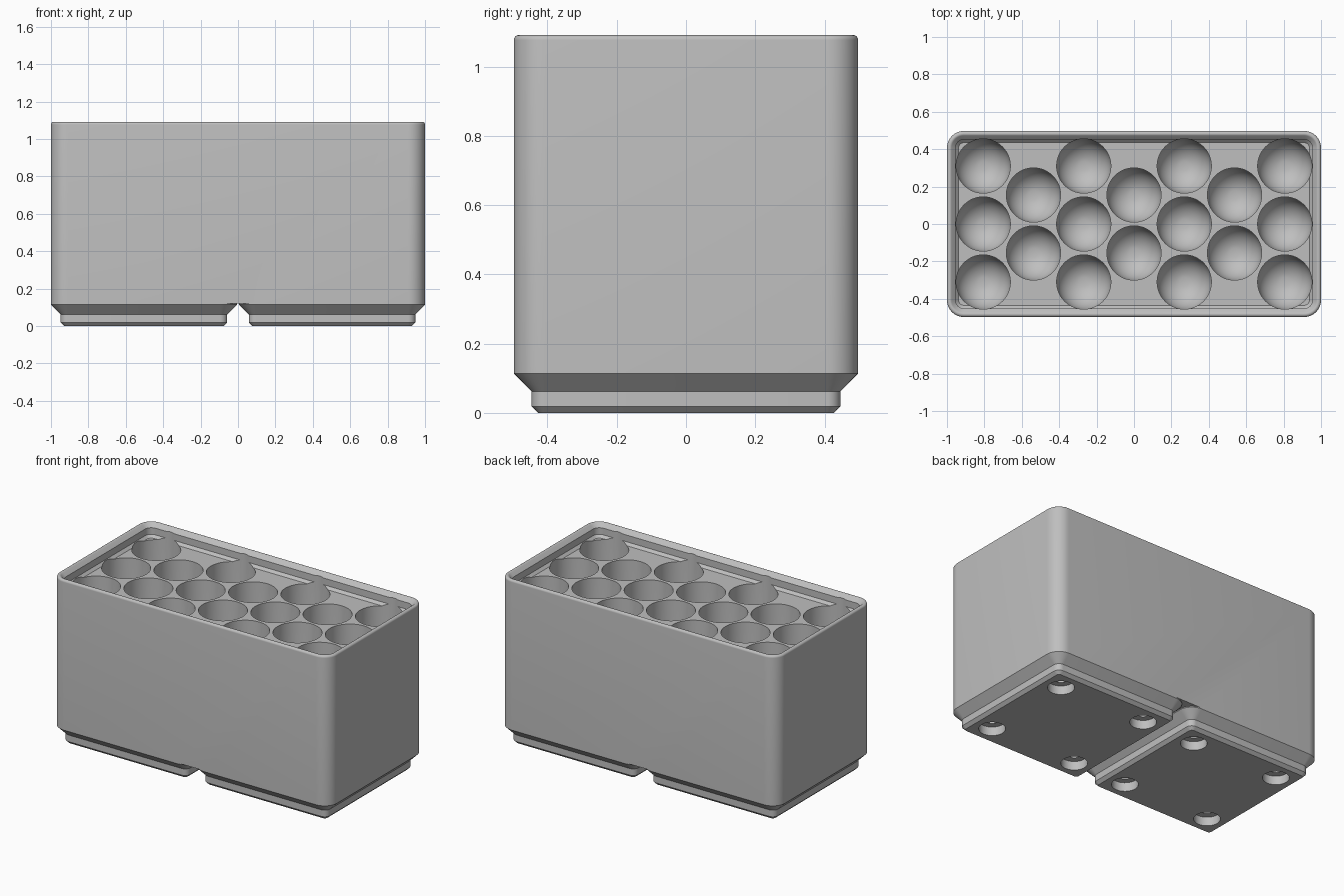
import bpy, bmesh
from math import cos, sin, pi, radians

if "Cube" in bpy.data.objects:
    bpy.data.objects.remove(bpy.data.objects["Cube"])

grey = bpy.data.materials.new("light grey")
grey.use_nodes = True
colour = (0.52, 0.52, 0.52, 1)
grey.diffuse_color = colour
grey.node_tree.nodes["Principled BSDF"].inputs["Base Color"].default_value = colour

HALF_X, HALF_Y, CORNER = 1.0, 0.497, 0.09
UNIT_X = 0.503
FLOOR_Z, BASE_Z, TOP_Z = 1.006, 0.12, 1.0911


def ring(cx, cy, hx, hy, r, z, steps):
    """Rounded rectangle; a circle when hx = hy = r."""
    points = []
    for k, (sx, sy) in enumerate([(1, 1), (-1, 1), (-1, -1), (1, -1)]):
        for j in range(steps + 1):
            a = pi / 2 * (k + j / steps)
            points.append((cx + sx * (hx - r) + r * cos(a),
                           cy + sy * (hy - r) + r * sin(a), z))
    return points


def loft(bm, rings):
    """Skin a closed solid through the rings, capping both ends."""
    part = bmesh.new()
    loops = [[part.verts.new(p) for p in points] for points in rings]
    n = len(loops[0])
    for a, b in zip(loops, loops[1:]):
        for i in range(n):
            j = (i + 1) % n
            part.faces.new((a[i], a[j], b[j], b[i]))
    part.faces.new(loops[0][::-1])
    part.faces.new(loops[-1])
    bmesh.ops.remove_doubles(part, verts=part.verts, dist=1e-5)
    bmesh.ops.recalc_face_normals(part, faces=part.faces)
    mesh = bpy.data.meshes.new("part")
    part.to_mesh(mesh)
    part.free()
    bm.from_mesh(mesh)
    bpy.data.meshes.remove(mesh)


def box_loft(bm, cx, hx, profile):
    """Rounded box from (inset, height) pairs."""
    loft(bm, [ring(cx, 0, hx - i, HALF_Y - i, CORNER - i, z, 10) for i, z in profile])


def round_loft(bm, cx, cy, profile, steps):
    """Turned solid from (radius, height) pairs."""
    loft(bm, [ring(cx, cy, r, r, r, z, steps) for r, z in profile])


def make(name, bm):
    mesh = bpy.data.meshes.new(name)
    bm.to_mesh(mesh)
    bm.free()
    mesh.materials.append(grey)
    obj = bpy.data.objects.new(name, mesh)
    bpy.context.collection.objects.link(obj)
    return obj


def combine(target, other, operation):
    """Apply a boolean and discard the helper."""
    bpy.context.view_layer.objects.active = target
    mod = target.modifiers.new("cut", 'BOOLEAN')
    mod.operation, mod.object, mod.solver = operation, other, 'EXACT'
    bpy.ops.object.modifier_apply(modifier=mod.name)
    bpy.data.objects.remove(other)


# Body with a rounded rim and a stepped stacking lip around the sunken floor
FILLET = 0.0144
arc = [(FILLET + FILLET * cos(radians(t)), TOP_Z - FILLET + FILLET * sin(radians(t)))
       for t in range(180, 44, -15)]
lip = [(0.0455, 1.066), (0.0455, FLOOR_Z + 0.0165), (0.062, FLOOR_Z)]
bm = bmesh.new()
box_loft(bm, 0, HALF_X, [(0, BASE_Z)] + arc + lip)
rack = make("tube_rack", bm)

# Two stepped feet
bm = bmesh.new()
for side in (-1, 1):
    box_loft(bm, side * UNIT_X, HALF_X - UNIT_X,
             [(0.0707, 0), (0.0515, 0.019), (0.0515, 0.062), (0, 0.114), (0, BASE_Z)])
combine(rack, make("feet", bm), 'UNION')

# Staggered round-bottomed wells
WELL, WELL_BOTTOM = 0.145, 0.168
bowl = [(WELL * cos(radians(t)), WELL_BOTTOM + WELL * (1 - sin(radians(t))))
        for t in range(0, 88, 8)]
bm = bmesh.new()
for column in range(-3, 4):
    rows = (-1, 0, 1) if column % 2 else (-0.5, 0.5)
    for row in rows:
        round_loft(bm, column * 0.2687, row * 0.31, [(WELL, TOP_Z + 0.1)] + bowl, 14)
combine(rack, make("wells", bm), 'DIFFERENCE')

# Magnet recesses with narrower screw holes under each foot
bm = bmesh.new()
for side in (-1, 1):
    for dx in (-0.311, 0.311):
        for dy in (-0.311, 0.311):
            round_loft(bm, side * UNIT_X + dx, dy,
                       [(0.078, -0.05), (0.078, 0.057), (0.036, 0.057), (0.036, 0.144)], 10)
combine(rack, make("magnet_holes", bm), 'DIFFERENCE')

# Smooth curved walls, keep edges crisp
bpy.ops.object.select_all(action='DESELECT')
rack.select_set(True)
bpy.context.view_layer.objects.active = rack
bpy.ops.object.shade_smooth_by_angle(angle=radians(30))
